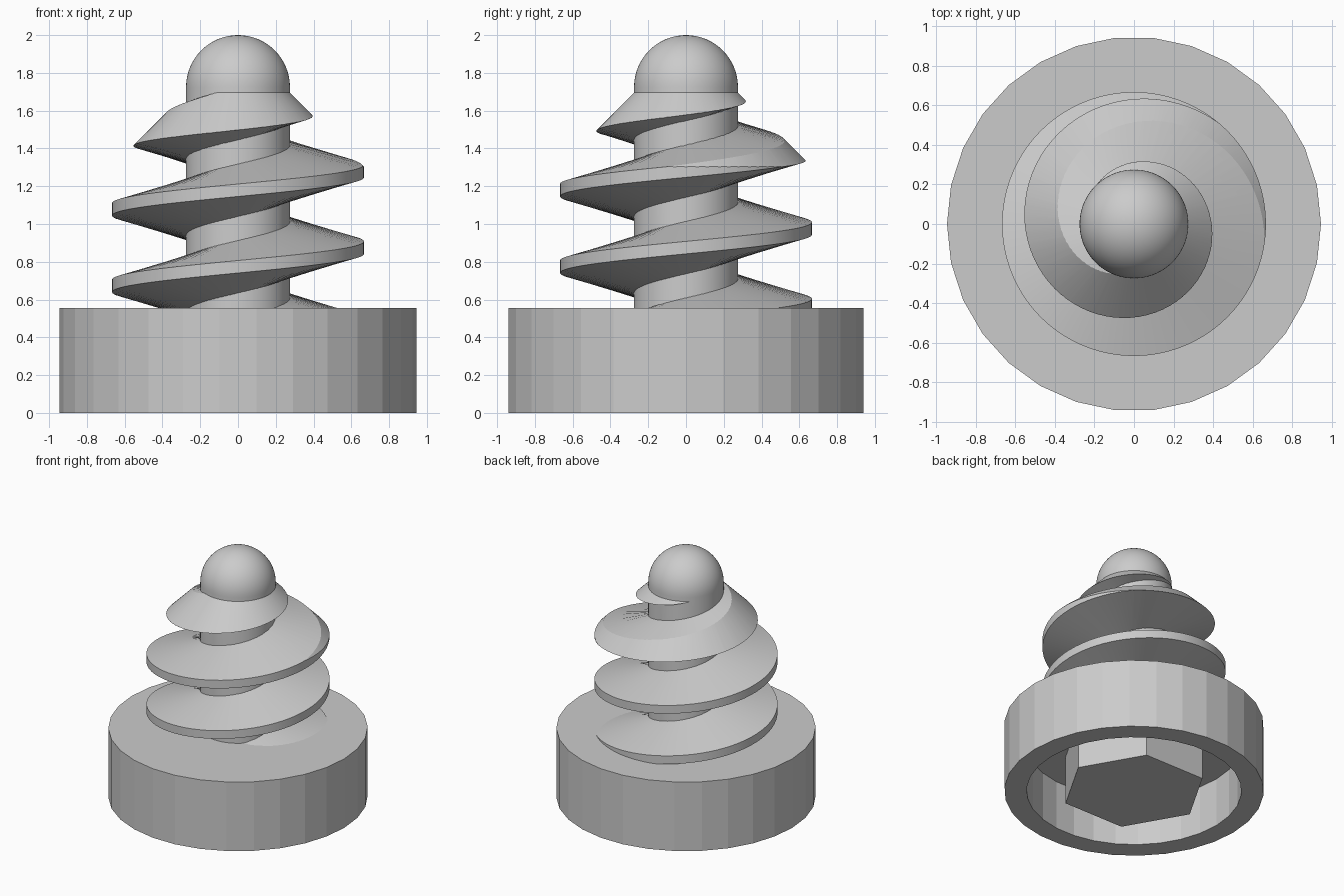
import bpy, bmesh
from math import pi, tau, sin, cos
from mathutils import Vector

cube = bpy.data.objects.get("Cube")
if cube:
    bpy.data.objects.remove(cube, do_unlink=True)

GREY = 0.6
grey = bpy.data.materials.new("plain grey")
grey.use_nodes = True
grey.diffuse_color = (GREY, GREY, GREY, 1)
grey.node_tree.nodes["Principled BSDF"].inputs["Base Color"].default_value = (GREY, GREY, GREY, 1)


def finish(name, bm):
    """Turn a bmesh into a linked object with outward normals."""
    bmesh.ops.remove_doubles(bm, verts=bm.verts, dist=0.0001)
    bmesh.ops.recalc_face_normals(bm, faces=bm.faces)
    mesh = bpy.data.meshes.new(name)
    bm.to_mesh(mesh)
    bm.free()
    mesh.materials.append(grey)
    obj = bpy.data.objects.new(name, mesh)
    bpy.context.collection.objects.link(obj)
    return obj


def lathe(name, profile, sides):
    """Revolve (radius, height) points around the z axis."""
    bm = bmesh.new()
    verts = [bm.verts.new((r, 0, z)) for r, z in profile]
    edges = [bm.edges.new(pair) for pair in zip(verts, verts[1:])]
    bmesh.ops.spin(bm, geom=verts + edges, cent=(0, 0, 0), axis=(0, 0, 1),
                   angle=tau, steps=sides, use_merge=True)
    return finish(name, bm)


def smooth(obj):
    bpy.ops.object.select_all(action="DESELECT")
    obj.select_set(True)
    bpy.context.view_layer.objects.active = obj
    bpy.ops.object.shade_smooth_by_angle(angle=pi / 7)


# Round cap, hollow underneath
BASE_R, BASE_TOP, CAVITY_R, CEILING = 0.945, 0.555, 0.783, 0.39
lathe("base_cap", [(0, CEILING), (CAVITY_R, CEILING), (CAVITY_R, 0), (BASE_R, 0),
                   (BASE_R, BASE_TOP), (0, BASE_TOP)], 30)

# Hexagonal boss inside the cap
lathe("hex_boss", [(0, 0), (0.53, 0), (0.53, 0.42), (0, 0.42)], 6)

# Shaft with a round dome
CORE_R = 0.275
dome_z = 2 - CORE_R
dome = [(CORE_R * cos(i * pi / 32), dome_z + CORE_R * sin(i * pi / 32)) for i in range(16)]
smooth(lathe("shaft", [(0, 0.45), (CORE_R, 0.45)] + dome + [(0, 2)], 72))

# Helical thread: a tapered section swept up the shaft
PITCH, STEPS = 0.405, 72
TIP_R, ROOT_R, TIP_HALF, SLOPE = 0.667, 0.2, 0.033, 0.268
root_half = TIP_HALF + SLOPE * (TIP_R - ROOT_R)
section = [(ROOT_R, -root_half), (TIP_R, -TIP_HALF), (TIP_R, TIP_HALF), (ROOT_R, root_half)]
bm = bmesh.new()
previous = None
for i in range(int(-2.4 * STEPS), int(1.6 * STEPS)):
    a = tau * i / STEPS
    height = 1.28 + PITCH * i / STEPS
    ring = [bm.verts.new((r * cos(a), r * sin(a), height + z)) for r, z in section]
    if previous:
        for k in range(4):
            n = (k + 1) % 4
            bm.faces.new((previous[k], previous[n], ring[n], ring[k]))
    else:
        bm.faces.new(ring)
    previous = ring
bm.faces.new(previous)
thread = finish("thread", bm)

# Envelope that trims the thread to a cone at the top
envelope = lathe("thread_envelope", [(0, 0.47), (0.8, 0.47), (0.8, 1.17), (0.27, 1.70), (0, 1.70)], 100)
envelope.hide_render = True
trim = thread.modifiers.new("cone_trim", "BOOLEAN")
trim.operation = "INTERSECT"
trim.solver = "EXACT"
trim.object = envelope
bpy.context.view_layer.objects.active = thread
bpy.ops.object.modifier_apply(modifier=trim.name)
bpy.data.objects.remove(envelope, do_unlink=True)
smooth(thread)
